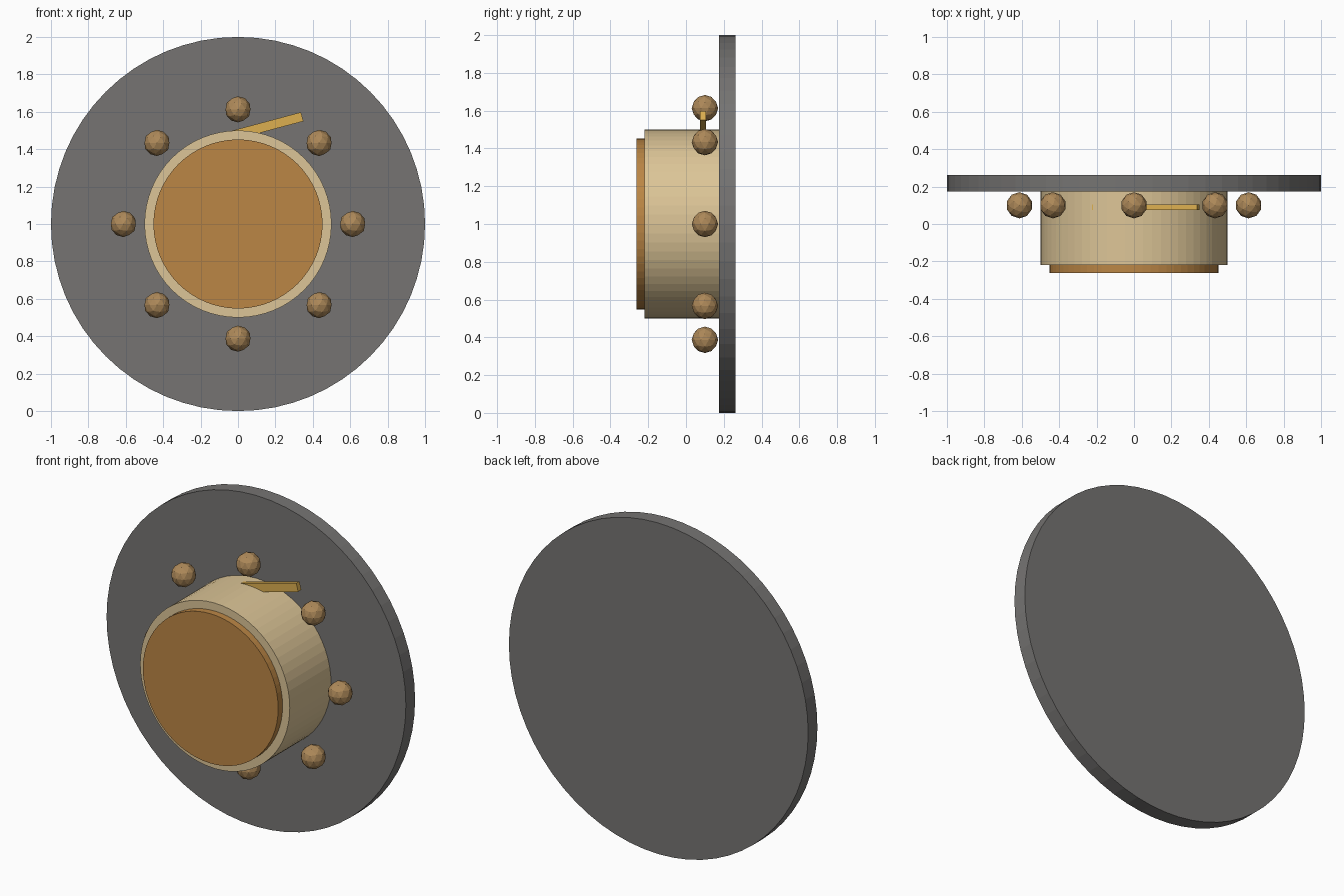
import bpy
from math import radians, sin, cos, pi

if "Cube" in bpy.data.objects:
    bpy.data.objects.remove(bpy.data.objects["Cube"])

CENTRE_Z = 1.0


def material(name, rgb):
    m = bpy.data.materials.new(name)
    m.diffuse_color = (*rgb, 1)
    m.use_nodes = True
    m.node_tree.nodes["Principled BSDF"].inputs["Base Color"].default_value = m.diffuse_color
    return m


def finish(name, mat):
    ob = bpy.context.object
    ob.name = name
    ob.data.materials.append(mat)
    return ob


def disc(name, radius, y0, y1, mat):
    # cylinder whose axis runs front to back
    bpy.ops.mesh.primitive_cylinder_add(
        vertices=64, radius=radius, depth=y1 - y0,
        location=(0, (y0 + y1) / 2, CENTRE_Z), rotation=(radians(90), 0, 0))
    return finish(name, mat)


grey = material("dark_grey", (0.18, 0.175, 0.17))
tan = material("tan", (0.72, 0.56, 0.31))
amber = material("amber", (0.50, 0.24, 0.06))
bronze = material("bronze", (0.42, 0.25, 0.10))
gold = material("gold", (0.72, 0.43, 0.08))

# Round back plate, drum and raised front face
disc("back_plate", 1.0, 0.174, 0.262, grey)
disc("drum", 0.5, -0.22, 0.178, tan)
disc("front_face", 0.452, -0.262, -0.215, amber)

# Ring of eight studs
for i in range(8):
    a = i * pi / 4
    bpy.ops.mesh.primitive_ico_sphere_add(
        subdivisions=2, radius=0.07,
        location=(0.613 * cos(a), 0.10, CENTRE_Z + 0.613 * sin(a)))
    finish(f"stud_{i + 1}", bronze)

# Slanted pointer bar, mostly sunk into the top of the drum
bpy.ops.mesh.primitive_cube_add(
    size=1, location=(0.063, 0.09, 1.4985), rotation=(0, radians(-15), 0))
bar = finish("pointer", gold)
bar.scale = (0.58, 0.03, 0.05)
